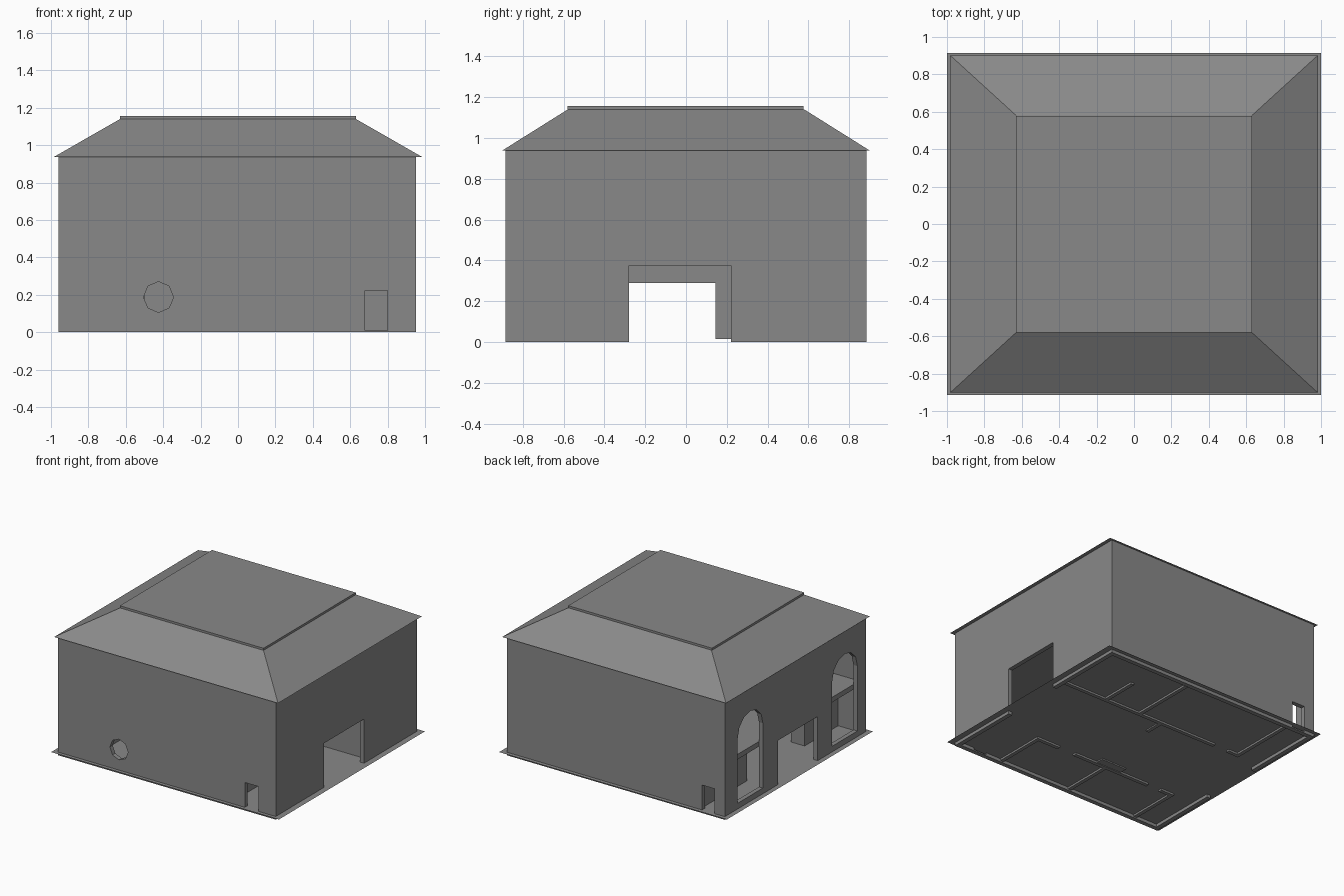
import bpy, bmesh, math

if "Cube" in bpy.data.objects:
    bpy.data.objects.remove(bpy.data.objects["Cube"])

# dark stone grey for the whole building
grey = bpy.data.materials.new("dark_grey")
grey.diffuse_color = (0.25, 0.25, 0.25, 1)
grey.use_nodes = True
grey.node_tree.nodes["Principled BSDF"].inputs["Base Color"].default_value = grey.diffuse_color

def make(name, bm):
    bmesh.ops.recalc_face_normals(bm, faces=bm.faces)
    me = bpy.data.meshes.new(name)
    bm.to_mesh(me)
    bm.free()
    me.materials.append(grey)
    ob = bpy.data.objects.new(name, me)
    bpy.context.collection.objects.link(ob)
    return ob

def loft(name, low, high, z0, z1):
    """Closed four-sided block between two rectangles (x0, x1, y0, y1)."""
    bm = bmesh.new()
    rings = []
    for (x0, x1, y0, y1), z in ((low, z0), (high, z1)):
        rings.append([bm.verts.new((x, y, z)) for x, y in
                      ((x0, y0), (x1, y0), (x1, y1), (x0, y1))])
    a, b = rings
    bm.faces.new(a)
    bm.faces.new(b)
    for i in range(4):
        j = (i + 1) % 4
        bm.faces.new((a[i], a[j], b[j], b[i]))
    return make(name, bm)

def box(name, x0, x1, y0, y1, z0, z1):
    return loft(name, (x0, x1, y0, y1), (x0, x1, y0, y1), z0, z1)

def prism(name, pts, axis, lo, hi):
    """Extrude a profile (u, z) along x or y."""
    bm = bmesh.new()
    at = lambda u, z, d: (d, u, z) if axis == 'x' else (u, d, z)
    f = bm.faces.new([bm.verts.new(at(u, z, lo)) for u, z in pts])
    ext = bmesh.ops.extrude_face_region(bm, geom=[f])
    for v in ext['geom']:
        if isinstance(v, bmesh.types.BMVert):
            if axis == 'x':
                v.co.x = hi
            else:
                v.co.y = hi
    return make(name, bm)

# outer wall shell, hollowed and pierced by the openings
W = 0.035
X0, X1, Y0, Y1, H, FLOOR = -0.96, 0.952, -0.886, 0.884, 0.94, 0.39
walls = box("outer_walls", X0, X1, Y0, Y1, 0, H)
cutters = [box("room_cutter", X0 + W, X1 - W, Y0 + W, Y1 - W, -0.1, H + 0.1),
           box("wide_door_cutter", X1 - 0.1, X1 + 0.1, -0.28, 0.22, -0.1, 0.375),
           box("left_door_cutter", X0 - 0.1, X0 + 0.1, -0.28, 0.22, -0.1, 0.375),
           box("front_door_cutter", 0.68, 0.80, Y0 - 0.1, Y0 + 0.1, 0.01, 0.222),
           box("back_door_cutter", -0.87, -0.76, Y1 - 0.1, Y1 + 0.1, 0.01, 0.222)]
# round front window
octagon = [(-0.425 + 0.08 * math.sin(i * math.pi / 4), 0.188 + 0.082 * math.cos(i * math.pi / 4))
           for i in range(8)]
cutters.append(prism("round_window_cutter", octagon, 'y', Y0 - 0.1, Y0 + 0.1))
# tall arched windows on the left
for yc in (0.565, -0.62):
    arch = [(yc - 0.158, 0.07), (yc + 0.158, 0.07)]
    arch += [(yc + 0.158 * math.cos(i * math.pi / 6), 0.585 + 0.158 * math.sin(i * math.pi / 6))
             for i in range(7)]
    cutters.append(prism("arched_window_cutter", arch, 'x', X0 - 0.1, X0 + 0.1))
bpy.context.view_layer.objects.active = walls
for c in cutters:
    c.hide_render = True
    m = walls.modifiers.new("opening", 'BOOLEAN')
    m.object, m.operation, m.solver = c, 'DIFFERENCE', 'EXACT'
    bpy.ops.object.modifier_apply(modifier=m.name)
    bpy.data.objects.remove(c)

# thin ground sheet that sticks out past the walls, just above their feet
bm = bmesh.new()
bm.faces.new([bm.verts.new((x, y, 0.025)) for x, y in
              ((-1, -0.915), (1, -0.915), (1, 0.915), (-1, 0.915))])
make("ground_floor", bm)

# upper floor
box("upper_floor", X0 + W, X1 - W, Y0 + W, Y1 - W, FLOOR, FLOOR + 0.04)

# partition walls: x0, x1, y0, y1
t = 0.03
for x0, x1, y0, y1 in [
        (-0.50, X1 - W, 0.29, 0.29 + t), (0.51, 0.51 + t, 0.29 + t, 0.61),
        (0.19, 0.19 + t, 0.29 + t, Y1 - W), (-0.74, -0.74 + t, 0.29, Y1 - W),
        (-0.71, -0.63, 0.29, 0.29 + t),
        (0.52, 0.52 + t, Y0 + W, -0.46), (0.34, 0.52 + t, -0.46, -0.46 + t),
        (-0.50, 0.19, -0.46, -0.46 + t), (-0.12, -0.12 + t, Y0 + W, -0.46),
        (-0.74, -0.74 + t, Y0 + W, -0.46), (-0.74, -0.62, -0.46, -0.46 + t)]:
    box("partition_wall", x0, x1, y0, y1, 0.01, FLOOR)

# hall block, post and beam
box("hall_block", -0.235, -0.01, -0.43, -0.37, 0.015, FLOOR)
box("hall_post", -0.02, 0.01, 0.145, 0.29, 0.015, FLOOR)
box("hall_beam", -0.02, 0.01, -0.37, 0.145, 0.29, FLOOR)

# hipped roof with a flat cap
loft("hip_roof", (-0.983, 0.983, -0.902, 0.902), (-0.63, 0.63, -0.58, 0.58), H - 0.002, 1.14)
box("roof_cap", -0.632, 0.63, -0.58, 0.577, 1.14, 1.157)
